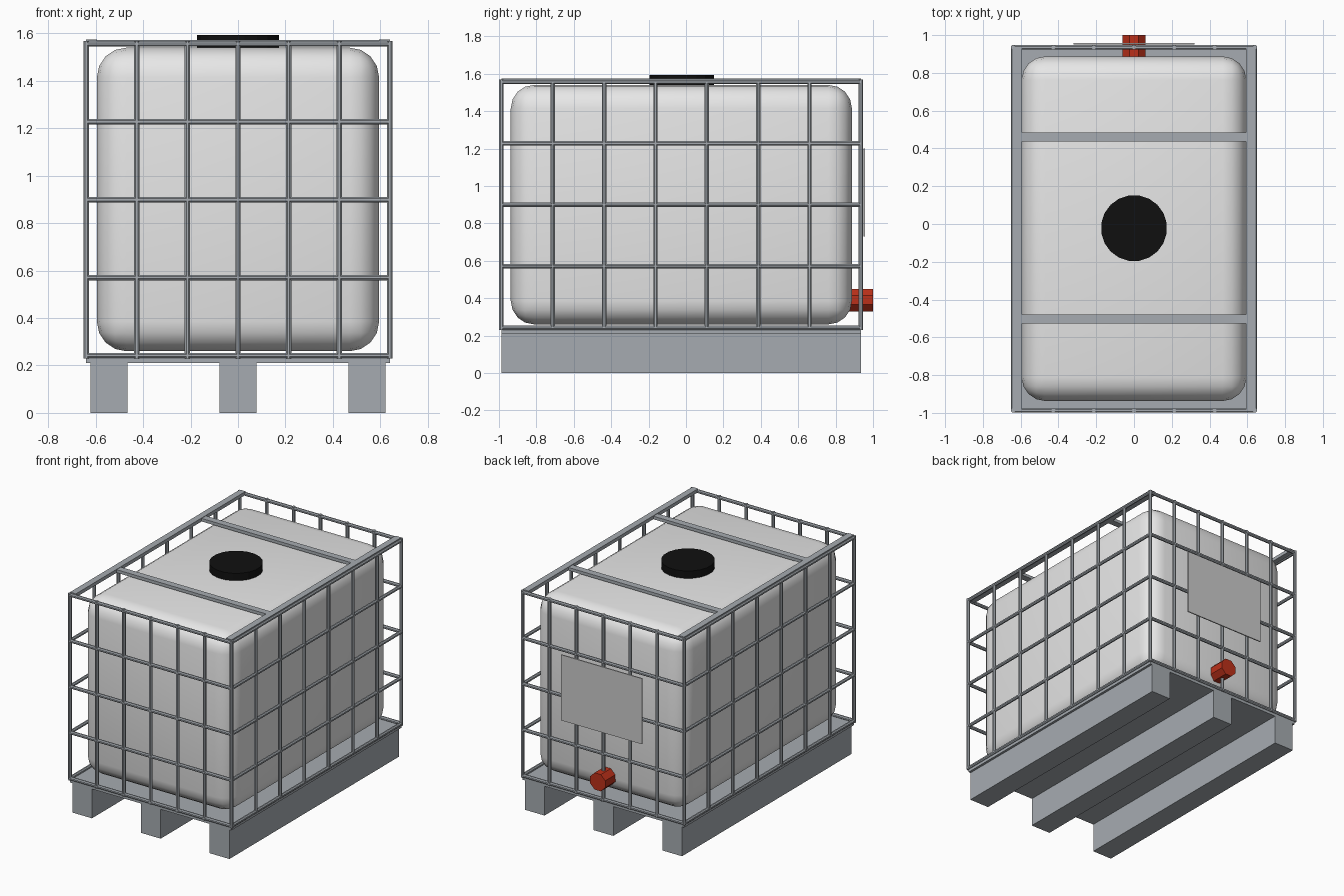
import bpy, bmesh
from math import pi
from mathutils import Matrix, Vector

cube = bpy.data.objects.get("Cube")
if cube:
    bpy.data.objects.remove(cube, do_unlink=True)


def material(name, r, g, b):
    m = bpy.data.materials.new(name)
    m.use_nodes = True
    m.diffuse_color = (r, g, b, 1)
    m.node_tree.nodes["Principled BSDF"].inputs["Base Color"].default_value = (r, g, b, 1)
    return m


STEEL = material("galvanised_grey", 0.38, 0.41, 0.44)
PLASTIC = material("white_plastic", 0.8, 0.8, 0.8)
LABEL = material("plate_grey", 0.6, 0.6, 0.6)
BLACK = material("cap_black", 0.005, 0.005, 0.005)
RED = material("valve_red", 0.5, 0.03, 0.01)


def finish(name, bm, mat):
    mesh = bpy.data.meshes.new(name)
    bm.to_mesh(mesh)
    bm.free()
    mesh.materials.append(mat)
    obj = bpy.data.objects.new(name, mesh)
    bpy.context.collection.objects.link(obj)
    return obj


def box(name, lo, hi, mat):
    lo, hi = Vector(lo), Vector(hi)
    bm = bmesh.new()
    bmesh.ops.create_cube(bm, size=1, matrix=Matrix.Translation((lo + hi) / 2)
                          @ Matrix.Diagonal((*(hi - lo), 1)))
    return finish(name, bm, mat)


def rod(bm, a, b, radius, sides):
    a, b = Vector(a), Vector(b)
    d = b - a
    turn = d.to_track_quat('Z', 'Y').to_matrix().to_4x4()
    spin = Matrix.Rotation(pi / sides, 4, 'Z')
    bmesh.ops.create_cone(bm, cap_ends=True, segments=sides, radius1=radius, radius2=radius,
                          depth=d.length, matrix=Matrix.Translation((a + b) / 2) @ turn @ spin)


# Main extents of the cage
X, FRONT, BACK = 0.64, -0.987, 0.935
LOW, HIGH, R = 0.242, 1.556, 0.0125
MID = (FRONT + BACK) / 2


def spread(a, b, n):
    return [a + (b - a) * i / n for i in range(n + 1)]


# Pallet: deck and three runners
box("pallet_deck", (-X, FRONT, 0.21), (X, BACK, 0.233), STEEL)
for name, x in (("right_runner", -0.545), ("middle_runner", 0), ("left_runner", 0.545)):
    box(name, (x - 0.078, FRONT, 0), (x + 0.078, BACK, 0.212), STEEL)

# Rounded tank
tank = box("tank", (-0.595, -0.937, 0.26), (0.595, 0.887, 1.54), PLASTIC)
bevel = tank.modifiers.new("rounding", 'BEVEL')
bevel.width, bevel.segments = 0.125, 4
tank.data.shade_smooth()

# Wire cage: horizontal hoops, then uprights on all four sides
bm = bmesh.new()
for z in spread(LOW, HIGH, 4):
    for y in (FRONT, BACK):
        rod(bm, (-X, y, z), (X, y, z), R, 8)
    for x in (-X, X):
        rod(bm, (x, FRONT, z), (x, BACK, z), R, 8)
for x in spread(-X, X, 6):
    for y in (FRONT, BACK):
        rod(bm, (x, y, LOW - R), (x, y, HIGH + R), R, 8)
for y in spread(FRONT, BACK, 7)[1:-1]:
    for x in (-X, X):
        rod(bm, (x, y, LOW), (x, y, HIGH), R, 8)
finish("wire_cage", bm, STEEL)

# Flat beams over the top
for name, s in (("right_top_beam", -1), ("left_top_beam", 1)):
    xs = sorted((s * 0.594, s * X))
    box(name, (xs[0], FRONT, 1.55), (xs[1], BACK, 1.575), STEEL)
for name, y in (("front_cross_beam", -0.502), ("back_cross_beam", 0.46)):
    box(name, (-0.6, y - 0.024, 1.55), (0.6, y + 0.024, 1.572), STEEL)

# Filler cap
bm = bmesh.new()
rod(bm, (0, -0.022, 1.53), (0, -0.022, 1.593), 0.175, 20)
finish("filler_cap", bm, BLACK)

# Outlet valve
bm = bmesh.new()
rod(bm, (0, 0.86, 0.39), (0, 1.0, 0.39), 0.065, 8)
finish("outlet_valve", bm, RED)

# Plain plate on the back of the cage
box("back_plate", (-0.32, 0.949, 0.73), (0.32, 0.957, 1.2), LABEL)
